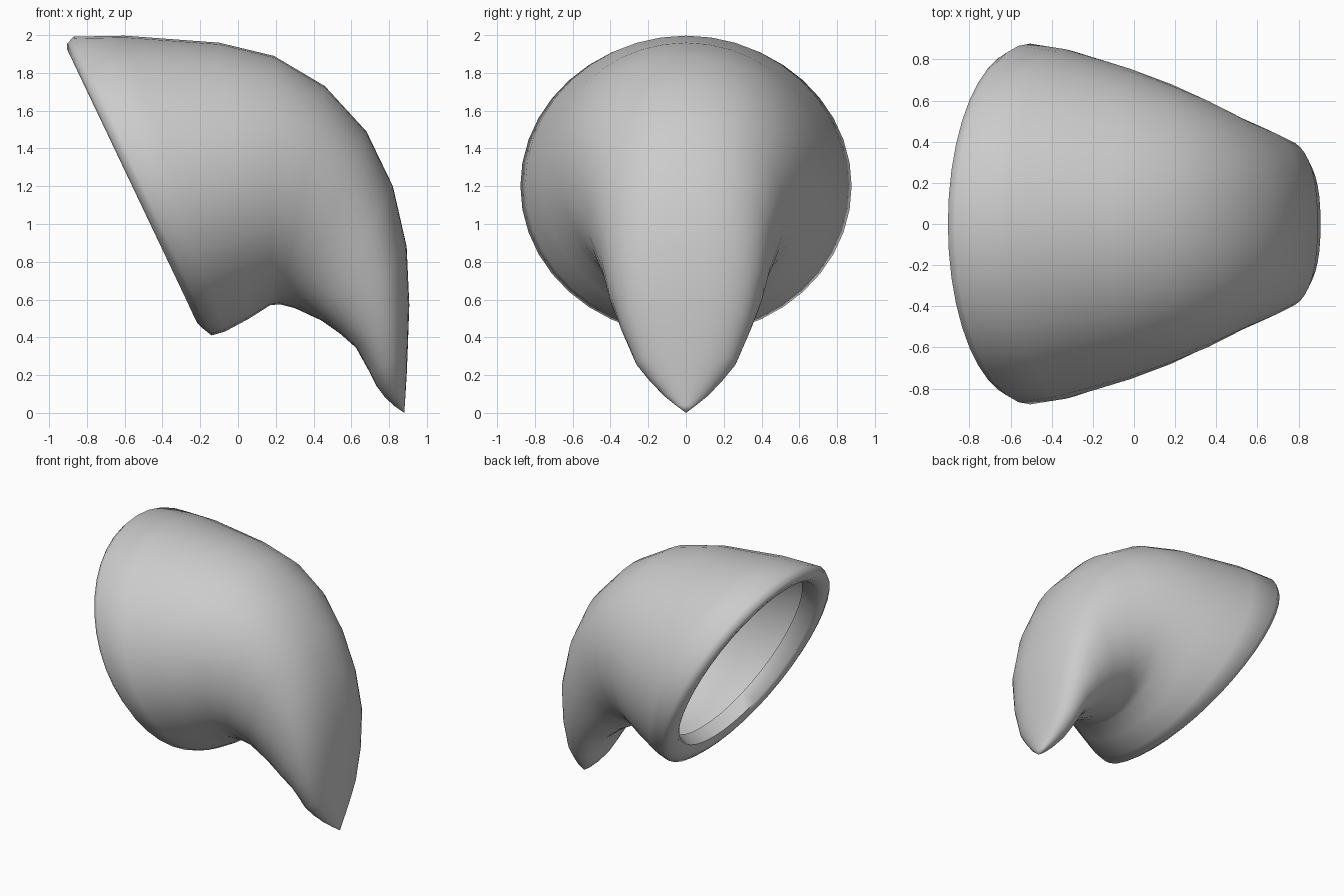
import bpy, bmesh, math

if "Cube" in bpy.data.objects:
    bpy.data.objects.remove(bpy.data.objects["Cube"])

SEG = 40

# Stations along the hook: outer (x, z), inner (x, z), half width, roundness exponent, underside dent
stations = [
    # lip rolled into the open mouth
    (-.725, 1.90, -.14, .61, .70, 1, 0),
    (-.83, 1.86, -.24, .56, .735, 1, 0),
    (-.875, 1.885, -.235, .515, .765, 1, 0),
    # rounded rim
    (-.905, 1.925, -.215, .475, .81, 1, 0),
    (-.905, 1.955, -.19, .45, .85, 1, 0),
    (-.87, 1.992, -.14, .41, .877, 1, 0),
    # body bending over into the pointed hook
    (-.60, 1.997, -.07, .43, .85, 1, 0),
    (-.10, 1.96, .06, .50, .755, 1, 0),
    (.19, 1.89, .17, .57, .68, .97, 0),
    (.46, 1.73, .22, .575, .605, .93, 0),
    (.68, 1.49, .30, .555, .52, .9, .05),
    (.82, 1.20, .44, .49, .455, .86, .15),
    (.893, .88, .54, .42, .41, .82, .2),
    (.907, .57, .625, .345, .345, .82, .2),
    (.898, .32, .70, .21, .265, .85, .2),
    (.893, .2, .735, .14, .19, .9, .2),
    (.887, .10, .78, .08, .115, .95, .1),
    (.883, .04, .83, .035, .05, 1, 0),
]


def ring(bm, ox, oz, ix, iz, w, e, dent):
    """One closed cross-section, optionally hollowed on its inner side."""
    cx, cz = (ox + ix) / 2, (oz + iz) / 2
    hx, hz = (ox - ix) / 2, (oz - iz) / 2
    peak = max(v / 50 * (1 - dent * (v / 50) ** 4) for v in range(51))
    verts = []
    for k in range(SEG):
        t = math.tau * k / SEG
        c, s = math.cos(t), math.sin(t)
        p = e if c > 0 else 1
        y = math.copysign(abs(s) ** p, s) * w
        f = math.copysign(abs(c) ** p, c)
        if f < 0:
            f *= (1 - dent * f ** 4) / peak
        verts.append(bm.verts.new((cx + hx * f, y, cz + hz * f)))
    return verts


bm = bmesh.new()
rings = [ring(bm, *s) for s in stations]
for a, b in zip(rings, rings[1:]):
    for k in range(SEG):
        n = (k + 1) % SEG
        bm.faces.new((a[n], a[k], b[k], b[n]))

# pointed tip; the mouth stays open
tip = bm.verts.new((.88, 0, 0))
for k in range(SEG):
    bm.faces.new((rings[-1][(k + 1) % SEG], rings[-1][k], tip))

bmesh.ops.recalc_face_normals(bm, faces=bm.faces[:])
mesh = bpy.data.meshes.new("hooked_beak")
bm.to_mesh(mesh)
bm.free()
beak = bpy.data.objects.new("hooked_beak", mesh)
bpy.context.collection.objects.link(beak)
bpy.context.view_layer.objects.active = beak
beak.select_set(True)
bpy.ops.object.shade_smooth_by_angle(angle=math.radians(60))
